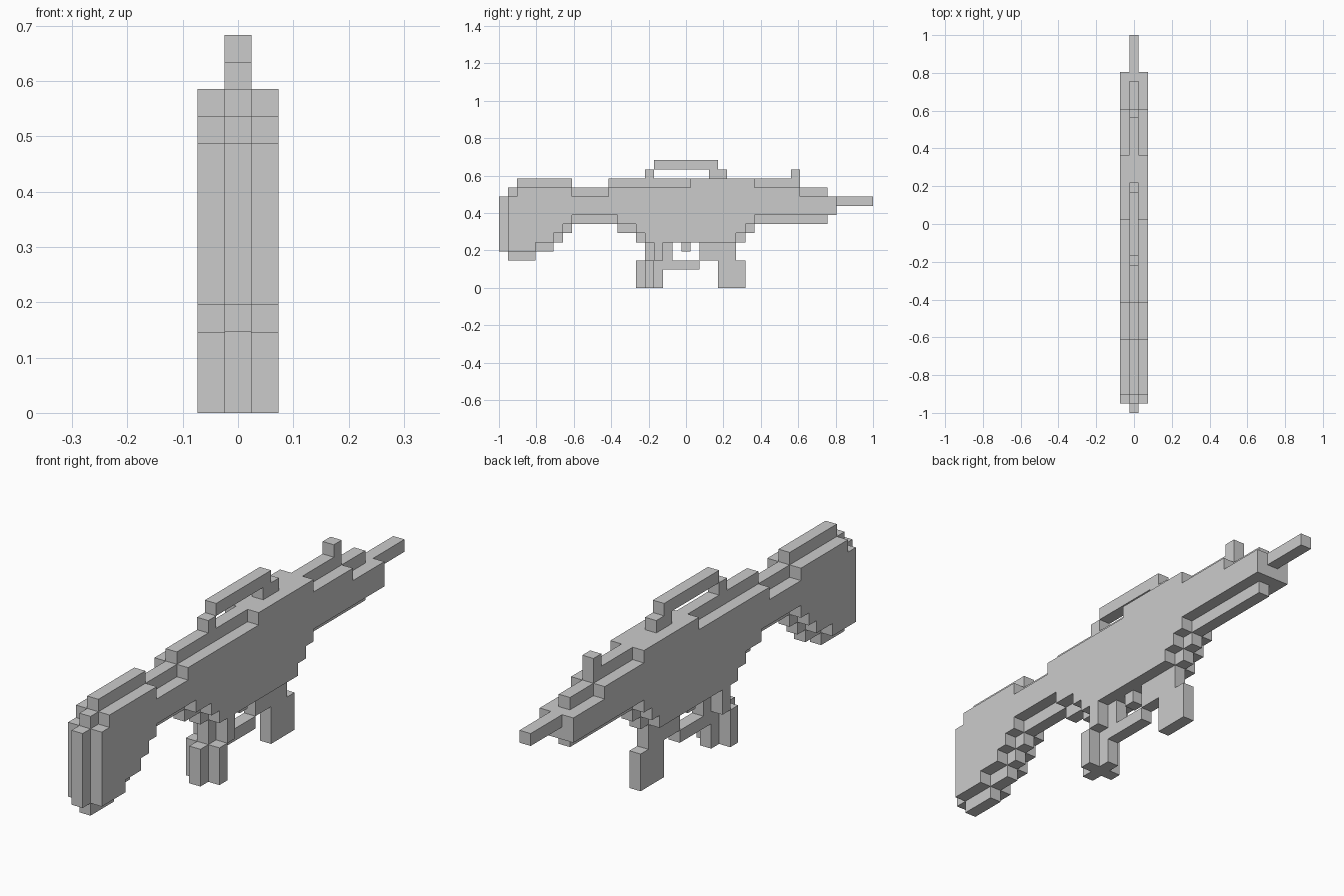
import bpy, bmesh

if "Cube" in bpy.data.objects:
    bpy.data.objects.remove(bpy.data.objects["Cube"])

V = 2 / 41  # one block


def outline(spans):
    """Stepped outline from (start, end, bottom, top) spans, in blocks along y and z."""
    path = []
    for a, b, low, _ in spans:
        path += [(a, low), (b, low)]
    for a, b, _, high in reversed(spans):
        path += [(b, high), (a, high)]
    points = []
    for p in path:
        if not points or p != points[-1]:
            points.append(p)
    return points


def slab(name, spans, x0=-0.5, x1=0.5, mirror=False):
    """Extrude a stepped side profile from x0 to x1."""
    bm = bmesh.new()
    verts = [bm.verts.new((x0 * V, (y - 20.5) * V, z * V)) for y, z in outline(spans)]
    face = bm.faces.new(verts)
    ext = bmesh.ops.extrude_face_region(bm, geom=[face])
    moved = [g for g in ext["geom"] if isinstance(g, bmesh.types.BMVert)]
    bmesh.ops.translate(bm, verts=moved, vec=((x1 - x0) * V, 0, 0))
    bmesh.ops.recalc_face_normals(bm, faces=bm.faces)
    mesh = bpy.data.meshes.new(name)
    bm.to_mesh(mesh)
    bm.free()
    obj = bpy.data.objects.new(name, mesh)
    bpy.context.collection.objects.link(obj)
    if mirror:
        obj.modifiers.new("Mirror", "MIRROR").use_mirror_merge = False
    return obj


def sides(name, spans):
    """Matching plates on the left and right of the core."""
    return slab(name, spans, 0.5, 1.5, mirror=True)


# Shoulder stock
slab("stock_core", [(0, 1, 4, 10), (1, 2, 3, 11), (2, 4, 3, 12), (4, 6, 4, 12),
                    (6, 7, 5, 12), (7, 8, 6, 12), (8, 12, 7, 11)])
sides("stock_sides", [(1, 2, 4, 10), (2, 4, 4, 11), (4, 6, 5, 11), (6, 7, 6, 11),
                      (7, 8, 7, 11), (8, 12, 8, 10)])

# Receiver
slab("receiver_core", [(12, 13, 7, 12), (13, 15, 6, 12), (15, 27, 5, 12), (27, 28, 6, 12)])
sides("receiver_sides", [(12, 13, 8, 11), (13, 15, 7, 11), (15, 16, 6, 11), (16, 21, 5, 11),
                         (21, 26, 5, 12), (26, 27, 6, 12), (27, 28, 7, 12)])

# Fore-end and barrel
slab("fore_end_core", [(28, 33, 7, 12), (33, 36, 7, 11), (36, 37, 8, 10)])
sides("fore_end_sides", [(28, 33, 8, 11), (33, 37, 8, 10)])
slab("barrel", [(37, 41, 9, 10)])
slab("muzzle_sight", [(32, 33, 12, 13)])

# Carry handle
slab("handle_rear_post", [(16, 17, 12, 13)])
slab("handle_bar", [(17, 23, 13, 14), (23, 24, 12, 14), (24, 25, 12, 13)])

# Grip, cross-shaped in section
slab("grip_upper_core", [(16, 19, 3, 5)])
sides("grip_upper_sides", [(17, 18, 3, 5)])
slab("grip_lower_core", [(15, 18, 0, 3)])
sides("grip_lower_sides", [(16, 17, 0, 3)])

# Trigger and guard
slab("trigger", [(20, 21, 4, 5)])
slab("trigger_guard", [(18, 22, 2, 3)])

# Magazine
slab("magazine_upper", [(22, 26, 3, 5)])
slab("magazine_lower", [(24, 27, 0, 3)])
